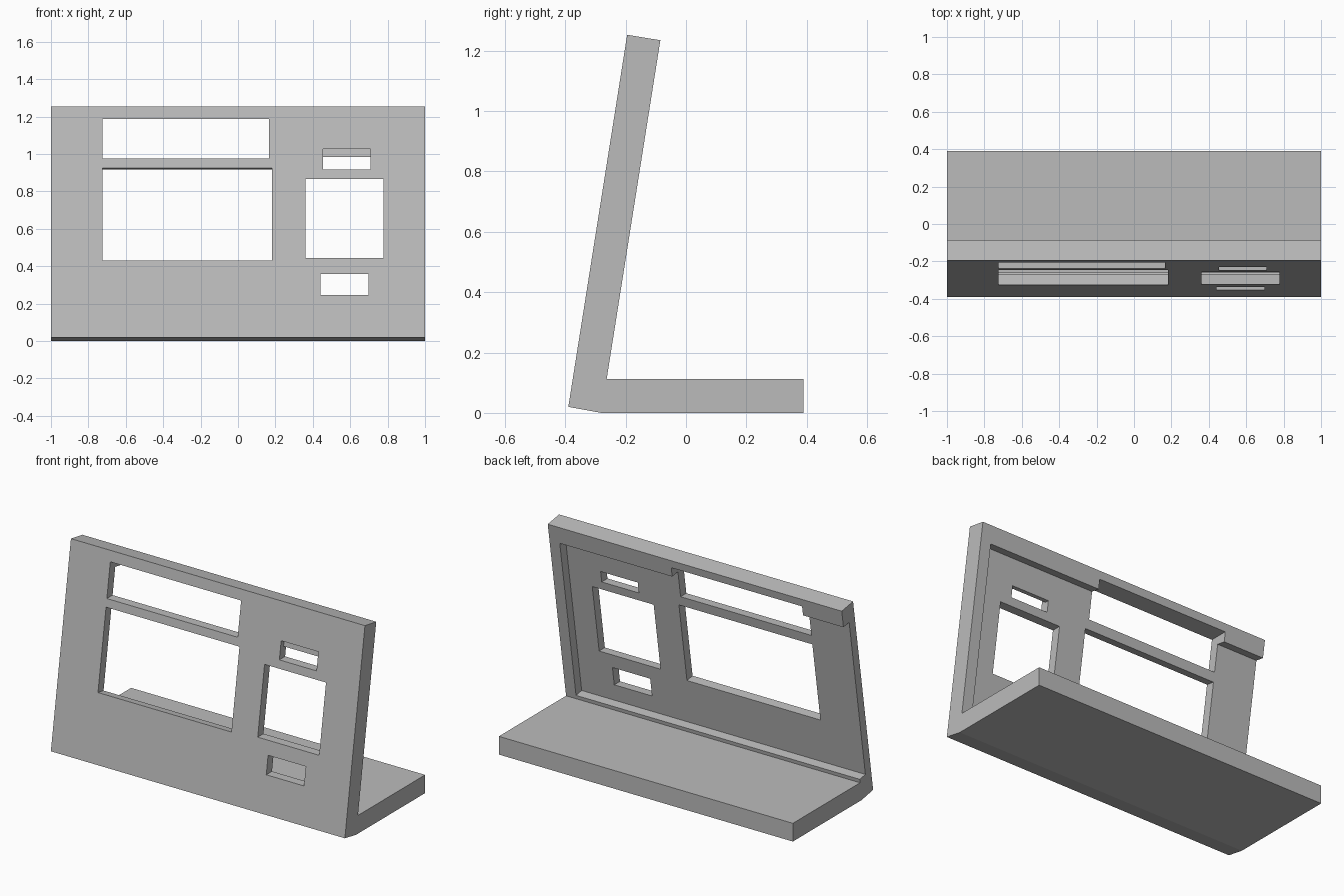
import bpy
import math

cube = bpy.data.objects.get("Cube")
if cube:
    bpy.data.objects.remove(cube, do_unlink=True)

grey = bpy.data.materials.new("light grey")
grey.use_nodes = True
colour = (0.5, 0.5, 0.5, 1)
grey.diffuse_color = colour
grey.node_tree.nodes["Principled BSDF"].inputs["Base Color"].default_value = colour

TILT = math.radians(9)


def face_point(z, depth, slope=TILT):
    """Point reached from the leaning front face at height z, going back by depth."""
    y = -0.39 + (z - 0.02) * math.tan(TILT)
    return (y + depth * math.cos(slope), z - depth * math.sin(slope))


def prism(name, profile, x0, x1):
    """Extrude a side profile (y, z) from x0 to x1."""
    n = len(profile)
    verts = [(x, y, z) for x in (x0, x1) for y, z in profile]
    faces = [list(range(n))[::-1], list(range(n, 2 * n))]
    faces += [(i, (i + 1) % n, n + (i + 1) % n, n + i) for i in range(n)]
    mesh = bpy.data.meshes.new(name)
    mesh.from_pydata(verts, [], faces)
    mesh.materials.append(grey)
    obj = bpy.data.objects.new(name, mesh)
    bpy.context.collection.objects.link(obj)
    return obj


def cut(target, x0, x1, z0, z1, d0=-0.06, d1=0.2, slope=TILT):
    """Cut a box-like opening between two heights and two depths."""
    profile = [face_point(z0, d0, slope), face_point(z0, d1, slope),
               face_point(z1, d1, slope), face_point(z1, d0, slope)]
    cutter = prism("cutter", profile, x0, x1)
    cutter.hide_render = True
    mod = target.modifiers.new("cut", "BOOLEAN")
    mod.operation = "DIFFERENCE"
    mod.solver = "EXACT"
    mod.object = cutter
    graph = bpy.context.evaluated_depsgraph_get()
    mesh = bpy.data.meshes.new_from_object(target.evaluated_get(graph))
    target.modifiers.clear()
    target.data = mesh
    bpy.data.objects.remove(cutter, do_unlink=True)


# Leaning panel and flat base as one bent profile
stand = prism("panel_stand", [
    (-0.39, 0.02), (-0.28, 0), (0.39, 0), (0.39, 0.112),
    (-0.263, 0.112), (-0.085, 1.235), (-0.195, 1.253)], -1, 1)

# Recess in the back, open at one end
cut(stand, -1.1, 0.93, 0.152, 1.147, 0.055, 0.15)

# Large window, square to the panel
cut(stand, -0.725, 0.183, 0.43, 0.925)

# Level windows: top strip, square, lower slot, upper slot
for x0, x1, z0, z1 in [(-0.725, 0.165, 0.975, 1.188),
                       (0.36, 0.778, 0.445, 0.867),
                       (0.44, 0.697, 0.247, 0.36),
                       (0.455, 0.708, 0.917, 0.985)]:
    cut(stand, x0, x1, z0, z1, slope=0)

# Shallow front pocket above the upper slot
cut(stand, 0.455, 0.708, 0.95, 1.028, d1=0.03, slope=0)
